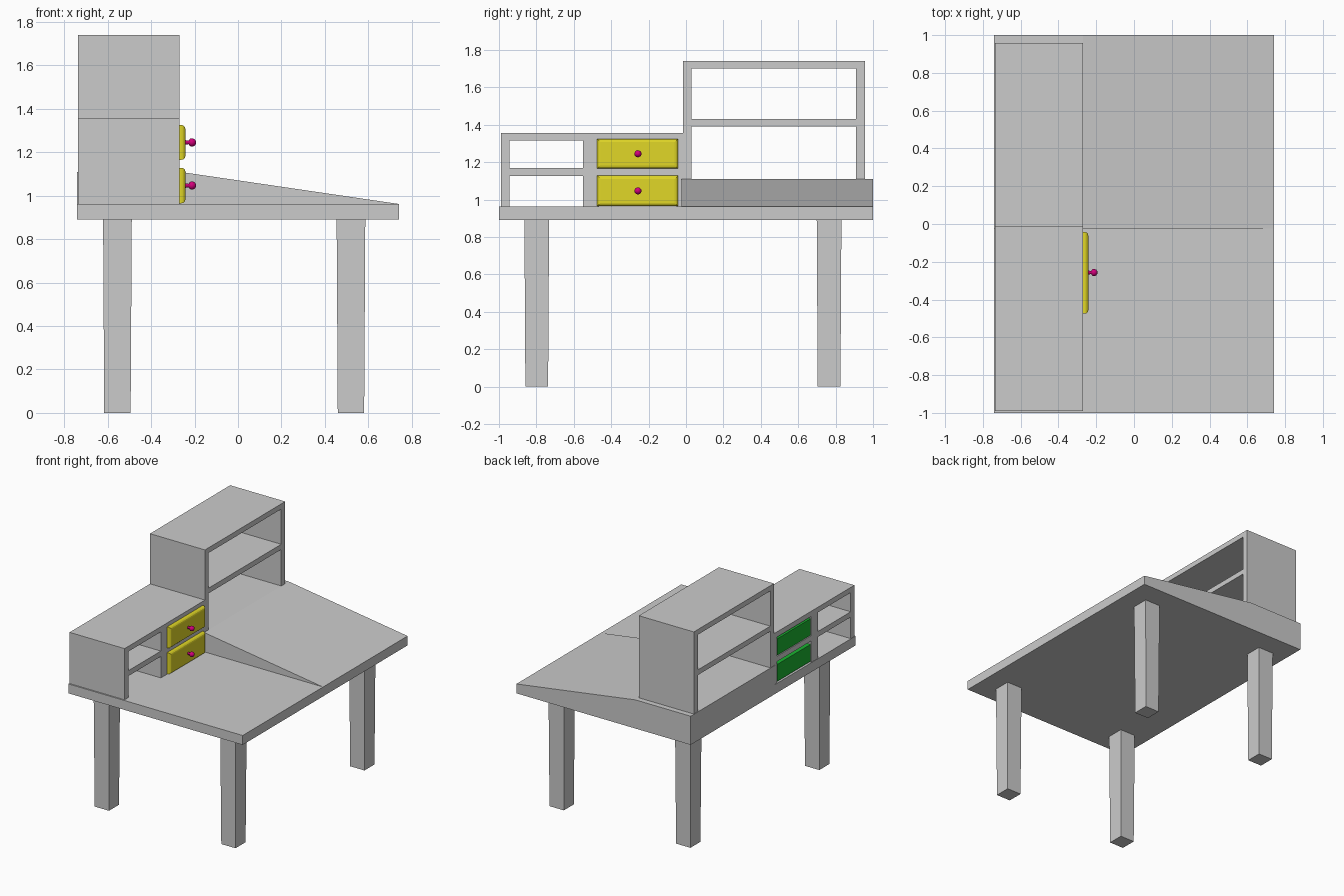
import bpy, bmesh
from mathutils import Matrix, Vector

if "Cube" in bpy.data.objects:
    bpy.data.objects.remove(bpy.data.objects["Cube"])


def finish(name, bm, mat=None):
    bmesh.ops.recalc_face_normals(bm, faces=bm.faces)
    me = bpy.data.meshes.new(name)
    bm.to_mesh(me)
    bm.free()
    ob = bpy.data.objects.new(name, me)
    bpy.context.collection.objects.link(ob)
    if mat:
        me.materials.append(mat)
    return ob


def add_box(bm, x, y, z):
    size = (x[1] - x[0], y[1] - y[0], z[1] - z[0])
    mid = (sum(x) / 2, sum(y) / 2, sum(z) / 2)
    m = Matrix.Translation(mid) @ Matrix.Diagonal((*size, 1))
    return bmesh.ops.create_cube(bm, size=1, matrix=m)["verts"]


def box(name, x, y, z, mat=None):
    bm = bmesh.new()
    add_box(bm, x, y, z)
    return finish(name, bm, mat)


def material(name, color):
    m = bpy.data.materials.new(name)
    m.diffuse_color = (*color, 1)
    m.use_nodes = True
    m.node_tree.nodes["Principled BSDF"].inputs["Base Color"].default_value = m.diffuse_color
    return m


yellow = material("drawer_yellow", (0.75, 0.68, 0.02))
green = material("drawer_green", (0.01, 0.45, 0.03))
magenta = material("knob_magenta", (0.65, 0.0, 0.2))

# Desk top
box("desk_top", (-0.74, 0.74), (-1, 1), (0.89, 0.962))

# Sloped drawing surface, profile extruded along y
bm = bmesh.new()
profile = [(-0.74, 0.96), (-0.74, 1.11), (-0.27, 1.11), (0.738, 0.962), (0.738, 0.96)]
face = bm.faces.new([bm.verts.new((x, -0.025, z)) for x, z in profile])
ext = bmesh.ops.extrude_face_region(bm, geom=[face])["geom"]
bmesh.ops.translate(bm, vec=(0, 1.025, 0),
                    verts=[g for g in ext if isinstance(g, bmesh.types.BMVert)])
finish("sloped_surface", bm)

# Slightly tapered legs
for side, x in (("left", -0.555), ("right", 0.52)):
    for end, y in (("front", -0.798), ("back", 0.765)):
        bm = bmesh.new()
        for v in add_box(bm, (-0.066, 0.066), (-0.066, 0.066), (0, 0.895)):
            s = 0.92 if v.co.z < 0.1 else 1
            v.co = Vector((x + v.co.x * s, y + v.co.y * s, v.co.z))
        finish(f"{end}_{side}_leg", bm)

# Low cabinet, open front to back
depth = (-0.737, -0.27)
box("cabinet_top", depth, (-0.99, -0.01), (1.315, 1.355))
box("cabinet_end", depth, (-0.99, -0.945), (0.96, 1.315))
box("cabinet_divider", depth, (-0.55, -0.465), (0.96, 1.315))
box("cabinet_inner_end", depth, (-0.052, -0.01), (0.96, 1.315))
box("cubby_shelf", depth, (-0.945, -0.55), (1.127, 1.168))
box("drawer_shelf", depth, (-0.465, -0.052), (1.127, 1.168))

# Tall hutch, open front to back
box("hutch_top", depth, (-0.015, 0.958), (1.70, 1.74))
box("hutch_shelf", depth, (0.03, 0.91), (1.39, 1.43))
box("hutch_left_side", depth, (-0.015, 0.03), (1.105, 1.70))
box("hutch_right_side", depth, (0.91, 0.958), (1.105, 1.70))

# Drawers: box, bevelled front, knob
for label, z0, z1 in (("lower", 0.965, 1.128), ("upper", 1.165, 1.325)):
    box(f"{label}_drawer_box", (-0.736, -0.27), (-0.46, -0.057), (z0 + 0.008, z1 - 0.025), green)

    bm = bmesh.new()
    add_box(bm, (-0.272, -0.242), (-0.475, -0.043), (z0, z1))
    rim = [e for e in bm.edges if all(v.co.x > -0.25 for v in e.verts)]
    bmesh.ops.bevel(bm, geom=rim, offset=0.018, segments=3, profile=0.5, affect='EDGES')
    finish(f"{label}_drawer_front", bm, yellow)

    # knob profile (distance out, radius) spun around the x axis
    bm = bmesh.new()
    pts = [(-0.245, 0), (-0.245, 0.011), (-0.225, 0.008), (-0.224, 0.014), (-0.217, 0.019),
           (-0.209, 0.019), (-0.2, 0.015), (-0.194, 0.007), (-0.193, 0)]
    zc = (z0 + z1) / 2
    vs = [bm.verts.new((x, -0.257, zc + r)) for x, r in pts]
    es = [bm.edges.new(p) for p in zip(vs, vs[1:])]
    bmesh.ops.spin(bm, geom=vs + es, cent=(0, -0.257, zc), axis=(1, 0, 0),
                   angle=6.2831853, steps=16, use_merge=True)
    bmesh.ops.remove_doubles(bm, verts=bm.verts, dist=0.0005)
    knob = finish(f"{label}_drawer_knob", bm, magenta)
    for p in knob.data.polygons:
        p.use_smooth = True
